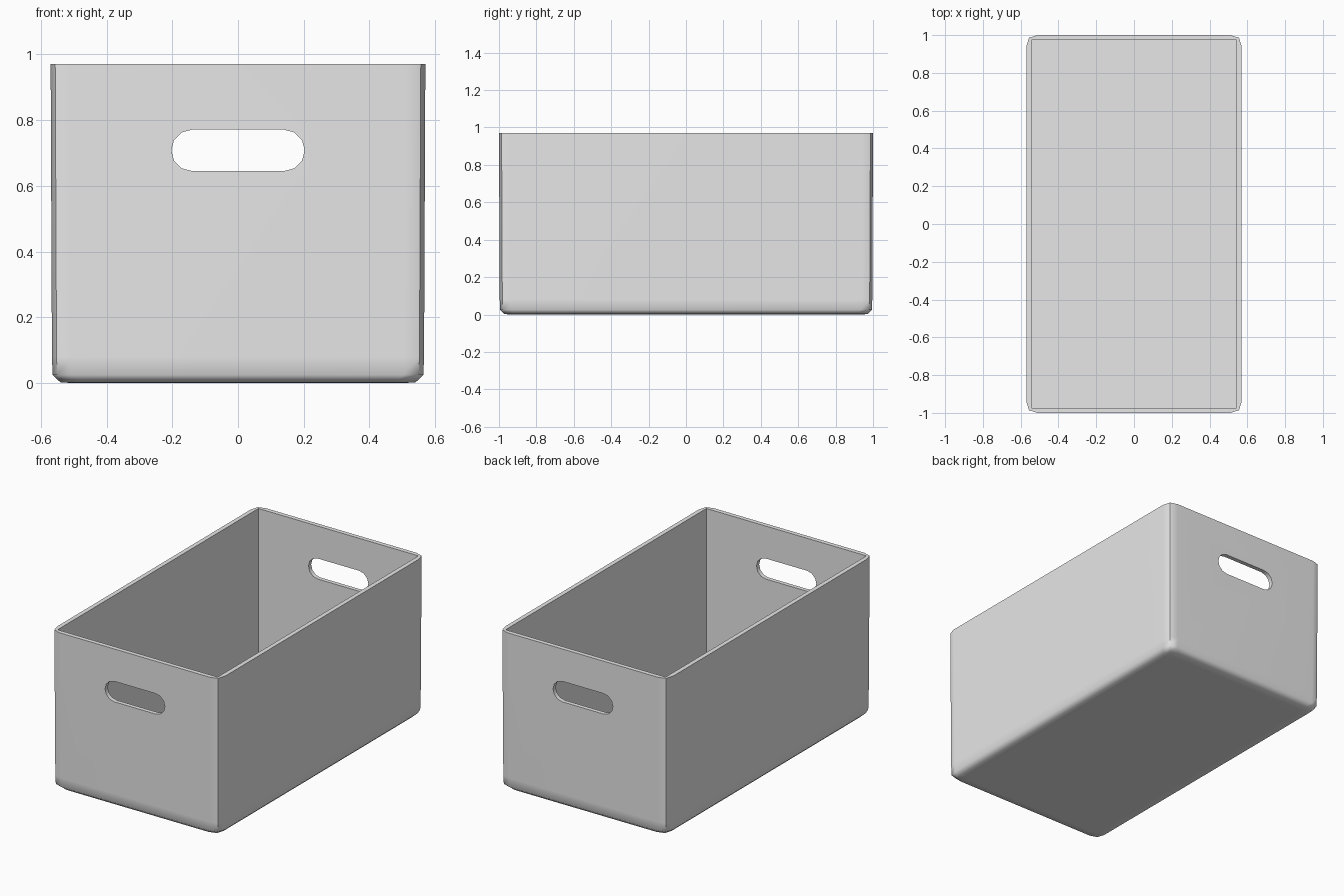
import bpy, bmesh, math
from mathutils import Matrix

cube = bpy.data.objects.get("Cube")
if cube:
    bpy.data.objects.remove(cube, do_unlink=True)

HALF_X, HALF_Y, HEIGHT, WALL = 0.57, 1.0, 0.97, 0.027

grey = bpy.data.materials.new("plain grey")
grey.use_nodes = True
colour = (0.8, 0.8, 0.8, 1)
grey.diffuse_color = colour
grey.node_tree.nodes["Principled BSDF"].inputs["Base Color"].default_value = colour


def make_object(name, bm):
    bmesh.ops.recalc_face_normals(bm, faces=bm.faces)
    mesh = bpy.data.meshes.new(name)
    bm.to_mesh(mesh)
    bm.free()
    obj = bpy.data.objects.new(name, mesh)
    mesh.materials.append(grey)
    bpy.context.collection.objects.link(obj)
    return obj


def corner_ring(bm, inset, z, cut=0.06, nip=0.014):
    """Rectangle with two-step softened corners."""
    x, y = HALF_X - inset, HALF_Y - inset
    quarter = [(x, y - cut), (x - nip, y - nip), (x - cut, y)]
    pts = []
    for sx, sy in ((1, 1), (-1, 1), (-1, -1), (1, -1)):
        q = quarter if sx * sy > 0 else quarter[::-1]
        pts += [(sx * a, sy * b) for a, b in q]
    return [bm.verts.new((a, b, z)) for a, b in pts]


def bridge(bm, low, high):
    n = len(low)
    for i in range(n):
        j = (i + 1) % n
        bm.faces.new((low[i], low[j], high[j], high[i]))


# Outer body: softened bottom edge, slightly flared walls
bm = bmesh.new()
profile = [(0.075, 0.0), (0.03, 0.002), (0.006, 0.025), (0.004, 0.08), (0.0, HEIGHT)]
rings = [corner_ring(bm, inset, z) for inset, z in profile]
for low, high in zip(rings, rings[1:]):
    bridge(bm, low, high)
bm.faces.new(rings[0])
bm.faces.new(rings[-1])
bin_body = make_object("storage_bin", bm)

# Square-cornered cavity
bm = bmesh.new()
bmesh.ops.create_cube(bm, size=1, matrix=Matrix.Translation((0, 0, WALL + 0.6))
                      @ Matrix.Diagonal((2 * (HALF_X - WALL), 2 * (HALF_Y - WALL), 1.2, 1)))
cavity = make_object("cavity_cutter", bm)

# Handle slot running through both end walls
bm = bmesh.new()
radius, reach, mid_z = 0.063, 0.14, 0.708
ends = []
for side in (1, -1):
    for i in range(7):
        a = math.radians(-90 + 30 * i)
        ends.append((side * (reach + radius * math.cos(a)), mid_z + side * radius * math.sin(a)))
front = [bm.verts.new((x, -1.2, z)) for x, z in ends]
back = [bm.verts.new((x, 1.2, z)) for x, z in ends]
bridge(bm, front, back)
bm.faces.new(front)
bm.faces.new(back)
handle = make_object("handle_cutter", bm)

# Cut the openings
for cutter in (cavity, handle):
    cutter.hide_render = True
    cut = bin_body.modifiers.new(cutter.name, 'BOOLEAN')
    cut.operation = 'DIFFERENCE'
    cut.solver = 'EXACT'
    cut.object = cutter
bpy.ops.object.select_all(action='DESELECT')
bin_body.select_set(True)
bpy.context.view_layer.objects.active = bin_body
for cutter in (cavity, handle):
    bpy.ops.object.modifier_apply(modifier=cutter.name)
    bpy.data.objects.remove(cutter, do_unlink=True)

# Smooth outer shell, crisp rim and inside
bpy.ops.object.shade_smooth_by_angle(angle=math.radians(50))
weighted = bin_body.modifiers.new("Even shading", 'WEIGHTED_NORMAL')
weighted.keep_sharp = True
